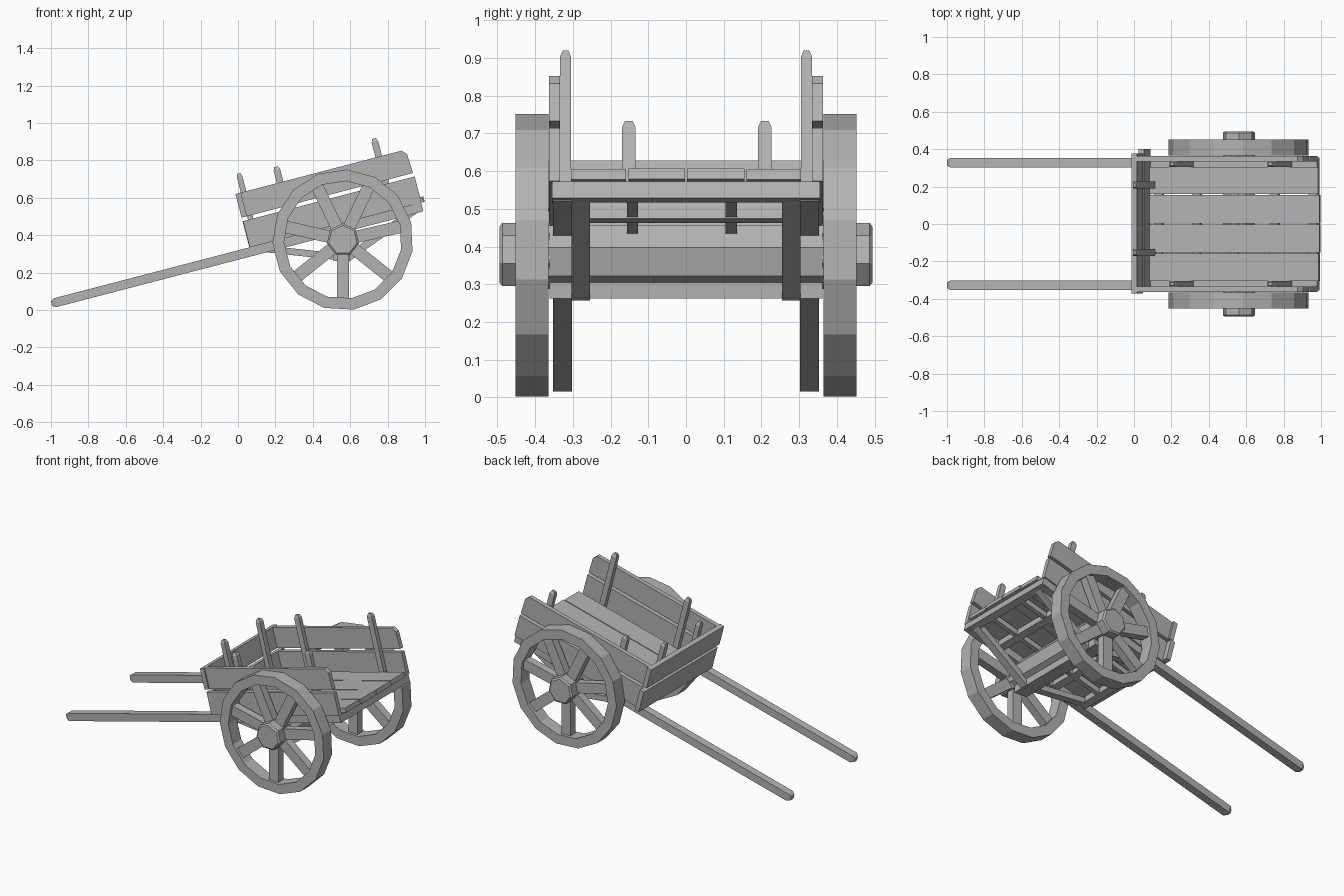
import bpy, bmesh, math
from mathutils import Matrix, Vector

if "Cube" in bpy.data.objects:
    bpy.data.objects.remove(bpy.data.objects["Cube"])

TILT = math.radians(14.6)
ROT = Matrix.Rotation(-TILT, 4, 'Y')      # bed and shafts lean back on the shaft tips
WX, WZ, WR = 0.561, 0.375, 0.377          # wheel centre and radius

GREY = bpy.data.materials.new("dark_grey_wood")
GREY.diffuse_color = (0.45, 0.45, 0.45, 1.0)
GREY.use_nodes = True
GREY.node_tree.nodes["Principled BSDF"].inputs["Base Color"].default_value = GREY.diffuse_color


def finish(name, bm, tilt=True, mirror=False):
    if tilt:
        bm.transform(ROT)
    bmesh.ops.recalc_face_normals(bm, faces=bm.faces)
    me = bpy.data.meshes.new(name)
    bm.to_mesh(me)
    bm.free()
    me.materials.append(GREY)
    ob = bpy.data.objects.new(name, me)
    bpy.context.collection.objects.link(ob)
    if mirror:
        m = ob.modifiers.new("mirror", 'MIRROR')
        m.use_axis = (False, True, False)
        m.use_mirror_merge = False
    return ob


def add_prism(bm, pts, y0, y1, chamfer=0.0):
    """Extrude an x-z outline from y0 to y1, optionally tapering the y1 end."""
    c = sum((Vector(p) for p in pts), Vector((0, 0))) / len(pts)
    rings = [(y0, 1.0), (y1, 1.0)]
    if chamfer:
        rings = [(y0, 1.0), (y1 - chamfer, 1.0), (y1, 0.88)]
    loops = [[bm.verts.new((c.x + (p[0] - c.x) * s, y, c.y + (p[1] - c.y) * s)) for p in pts]
             for y, s in rings]
    n = len(pts)
    for a, b in zip(loops, loops[1:]):
        for i in range(n):
            bm.faces.new((a[i], a[(i + 1) % n], b[(i + 1) % n], b[i]))
    bm.faces.new(loops[0])
    bm.faces.new(loops[-1])


def prism(name, pts, y0, y1, tilt=True, mirror=False, chamfer=0.0):
    bm = bmesh.new()
    add_prism(bm, pts, y0, y1, chamfer)
    return finish(name, bm, tilt, mirror)


def rect(u0, u1, v0, v1):
    return [(u0, v0), (u1, v0), (u1, v1), (u0, v1)]


def bar(p, q, t):
    """Outline of a straight bar of thickness t from p to q."""
    p, q = Vector(p), Vector(q)
    d = (q - p).normalized() * t / 2
    n = Vector((-d.y, d.x))
    return [p - n, q - n, q + n, p + n]


def ngon(n, r, start, cx=WX, cz=WZ):
    return [(cx + r * math.cos(start + i * math.tau / n),
             cz + r * math.sin(start + i * math.tau / n)) for i in range(n)]


def tipped(name, u0, u1, y0, y1, v0, v1, tip_dir, tip, mirror=False):
    """Box whose end facing tip_dir is whittled to a blunt point."""
    bm = bmesh.new()
    add_prism(bm, rect(u0, u1, v0, v1), y0, y1)
    bmesh.ops.recalc_face_normals(bm, faces=bm.faces)
    d = Vector(tip_dir)
    end = max(bm.faces, key=lambda f: f.normal.dot(d))
    mid = end.calc_center_median()
    bmesh.ops.inset_region(bm, faces=[end], thickness=0.001)
    for v in end.verts:
        off = v.co - mid
        v.co = mid + Vector([math.copysign(abs(c) * 0.58, c) for c in off]) + d * tip
    return finish(name, bm, True, mirror)


# Shafts running the full length of the bed
tipped("shaft", -0.935, 1.07, 0.302, 0.353, 0.26, 0.309, (-1, 0, 0), 0.021, mirror=True)

# Floor planks
edges = [-0.308, -0.156, 0.0, 0.158, 0.308]
for i, end in enumerate((1.107, 1.112, 1.112, 1.106)):
    prism(f"floor_plank_{i + 1}", rect(0.172, end, 0.309, 0.338),
          edges[i] + 0.003, edges[i + 1] - 0.003)

# Cross beams and slats under the floor
prism("tail_beam", rect(1.045, 1.092, 0.262, 0.308), -0.355, 0.355)
for i, u in enumerate((0.19, 0.4, 0.61, 0.83)):
    prism(f"floor_joist_{i + 1}", rect(u, u + 0.045, 0.262, 0.308), -0.303, 0.303)
for i, y in enumerate((-0.142, 0.12)):
    prism(f"floor_slat_{i + 1}", rect(0.19, 1.05, 0.266, 0.3), y - 0.015, y + 0.015)

# Side boards, upper one with clipped rear corner
prism("upper_side_board",
      [(0.146, 0.473), (1.09, 0.473), (1.085, 0.578), (1.062, 0.604), (0.146, 0.604)],
      0.334, 0.363, mirror=True)
prism("lower_side_board", rect(0.146, 1.094, 0.308, 0.453), 0.334, 0.363, mirror=True)

# Head boards
prism("upper_head_board", rect(0.143, 0.173, 0.473, 0.604), -0.372, 0.378)
prism("lower_head_board", rect(0.143, 0.173, 0.31, 0.453), -0.352, 0.4)

# Posts holding the boards
for name, u, top in (("rear_side_post", 0.935, 0.704), ("front_side_post", 0.39, 0.69)):
    tipped(name, u - 0.018, u + 0.018, 0.305, 0.334, 0.29, top - 0.018, (0, 0, 1), 0.018, mirror=True)
for i, y in enumerate((-0.152, 0.209)):
    tipped(f"head_post_{i + 1}", 0.173, 0.203, y - 0.018, y + 0.018, 0.29, 0.688, (0, 0, 1), 0.018)

# Axle, its bearer and the struts
prism("axle", ngon(7, 0.088, TILT), -0.37, 0.37, tilt=False)
prism("axle_bearer", rect(0.51, 0.6, 0.262, 0.305), -0.362, 0.362, tilt=False)
prism("rear_strut", bar((0.58, 0.274), (0.955, 0.541), 0.04), 0.255, 0.304, tilt=False, mirror=True)
prism("front_strut", bar((0.12, 0.33), (0.59, 0.279), 0.036), 0.255, 0.304, tilt=False, mirror=True)

# Wheel rim
bm = bmesh.new()
outlines = [[bm.verts.new((x, y, z)) for x, z in ngon(15, r, TILT)]
            for r, y in ((WR, 0.365), (WR, 0.452), (0.315, 0.452), (0.315, 0.365))]
for k in range(4):
    a, b = outlines[k], outlines[(k + 1) % 4]
    for i in range(15):
        j = (i + 1) % 15
        bm.faces.new((a[i], a[j], b[j], b[i]))
finish("wheel_rim", bm, tilt=False, mirror=True)

# Hub and seven spokes
prism("wheel_hub", ngon(7, 0.088, math.pi / 2), 0.36, 0.495, tilt=False, mirror=True, chamfer=0.008)
bm = bmesh.new()
for i in range(7):
    a = -math.pi / 2 + i * math.tau / 7
    d = Vector((math.cos(a), math.sin(a)))
    c = Vector((WX, WZ))
    add_prism(bm, bar(c + d * 0.06, c + d * 0.33, 0.066), 0.382, 0.433)
finish("wheel_spokes", bm, tilt=False, mirror=True)
